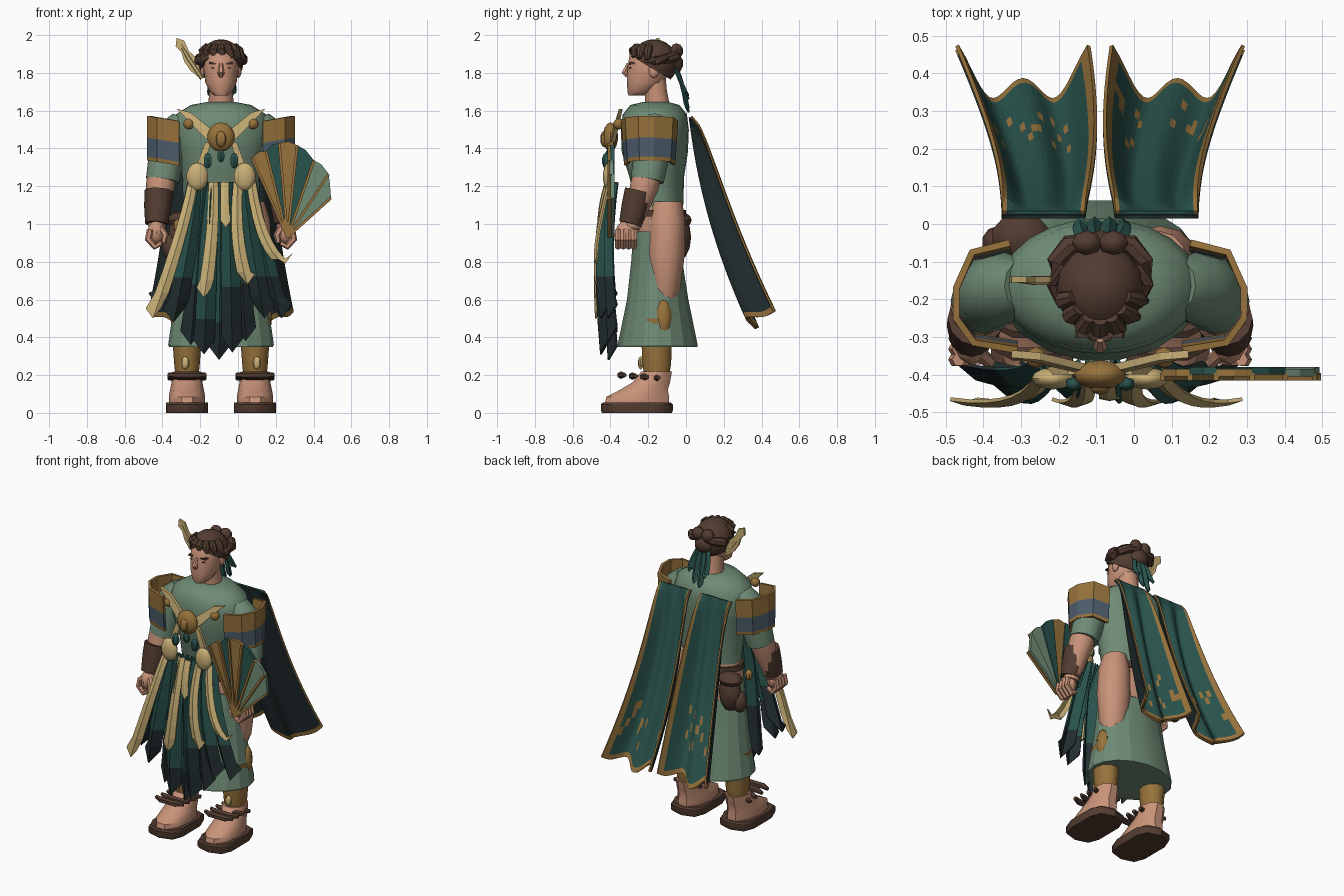
import bpy, bmesh, math, random
from mathutils import Vector

random.seed(4)
if "Cube" in bpy.data.objects:
    bpy.data.objects.remove(bpy.data.objects["Cube"])

CX = -0.09  # middle of the figure


def material(name, *rgb):
    m = bpy.data.materials.new(name)
    m.use_nodes = True
    m.diffuse_color = (*rgb, 1)
    m.node_tree.nodes["Principled BSDF"].inputs["Base Color"].default_value = (*rgb, 1)
    return m


GREEN = material("sage_green", .16, .26, .18)
SKIN = material("skin", .58, .29, .19)
BROWN = material("dark_brown", .085, .045, .03)
TEAL = material("deep_teal", .022, .085, .072)
DARK = material("charcoal", .017, .028, .03)
GOLD = material("old_gold", .31, .17, .045)
BEIGE = material("pale_beige", .58, .43, .18)
BLUE = material("slate_blue", .075, .11, .15)


def finish(name, bm, *mats, thick=0, angle=None):
    bmesh.ops.recalc_face_normals(bm, faces=bm.faces)
    me = bpy.data.meshes.new(name)
    bm.to_mesh(me)
    bm.free()
    for m in mats:
        me.materials.append(m)
    ob = bpy.data.objects.new(name, me)
    bpy.context.collection.objects.link(ob)
    if thick:
        mod = ob.modifiers.new("thickness", "SOLIDIFY")
        mod.thickness, mod.offset = thick, 0
    if angle:
        bpy.ops.object.select_all(action="DESELECT")
        ob.select_set(True)
        bpy.context.view_layer.objects.active = ob
        bpy.ops.object.shade_smooth_by_angle(angle=math.radians(angle))
    return ob


def skin_rings(name, rings, mat, angle=40):
    bm = bmesh.new()
    rows = [[bm.verts.new(p) for p in r] for r in rings]
    n = len(rows[0])
    for a, b in zip(rows, rows[1:]):
        for i in range(n):
            bm.faces.new((a[i], a[(i + 1) % n], b[(i + 1) % n], b[i]))
    bm.faces.new(rows[0])
    bm.faces.new(rows[-1])
    return finish(name, bm, mat, angle=angle)


def circle(n):
    return [(math.cos(math.tau * i / n), math.sin(math.tau * i / n)) for i in range(n)]


def loft(name, mat, levels, n=16, x=CX, angle=40):
    """Stack of level ellipses given as z, y, x radius, y radius."""
    return skin_rings(name, [[(x + c * rx, y + s * ry, z) for c, s in circle(n)]
                             for z, y, rx, ry in levels], mat, angle)


def tube(name, mat, pts, n=8, angle=40):
    """Round limb along points given as x, y, z, radius."""
    rings = []
    for i, p in enumerate(pts):
        d = Vector(pts[min(i + 1, len(pts) - 1)][:3]) - Vector(pts[max(i - 1, 0)][:3])
        side = d.cross(Vector((0, 1, .01))).normalized()
        up = side.cross(d).normalized()
        rings.append([Vector(p[:3]) + p[3] * (c * side + s * up) for c, s in circle(n)])
    return skin_rings(name, rings, mat, angle)


def ball(name, mat, loc, size, n=10, angle=40):
    bm = bmesh.new()
    bmesh.ops.create_uvsphere(bm, u_segments=n, v_segments=max(5, n // 2 + 1), radius=1)
    bmesh.ops.scale(bm, vec=size, verts=bm.verts)
    bmesh.ops.translate(bm, vec=loc, verts=bm.verts)
    return finish(name, bm, mat, angle=angle)


def plate(name, mat, pts, y, depth):
    """Flat outline of x, z points pushed back in depth."""
    return skin_rings(name, [[(x, y + d, z) for x, z in pts] for d in (0, depth)], mat, None)


def ribbon(name, mat, pts, w0, w1, fold=.02, dark_below=-1):
    """Folded cloth strip with a pointed end, darker below a height."""
    bm = bmesh.new()
    rows, k = [], 7
    a, b, c = map(Vector, pts)
    for i in range(k + 1):
        t = i / k
        p = a * (1 - t) ** 2 + (2 * b - (a + c) / 2) * 2 * t * (1 - t) + c * t * t
        w = w0 + (w1 - w0) * t
        rows.append([bm.verts.new(p + Vector((u * w / 2, -fold * (1 - abs(u)), abs(u) * w * .7 * (i == k))))
                     for u in (-1, 0, 1)])
    for r, q in zip(rows, rows[1:]):
        for j in (0, 1):
            f = bm.faces.new((r[j], r[j + 1], q[j + 1], q[j]))
            f.material_index = int(f.calc_center_median().z < dark_below)
    return finish(name, bm, mat, DARK, thick=.01)


def cape_point(u, v):
    """Raised side edges and one raised middle fold; gives side distance, y, z."""
    edge, wave = abs(2 * u - 1) ** 3, (1 + math.cos(4 * math.pi * u)) / 2
    inner, outer = .04 - .1 * v + .09 * v * v, .26 + .12 * v ** 1.8
    lift = v ** .6 * (1 - .3 * v) * (.09 * wave + .13 * edge)
    return (inner + u * (outer - inner), .03 + .1 * v + .19 * v * v + lift,
            1.57 - v * (1.07 - .09 * edge + .05 * wave))


# Robe and hips
loft("tunic", GREEN, [(1.09, -.14, .2, .125), (1.25, -.155, .205, .145), (1.38, -.165, .235, .175),
                      (1.5, -.165, .265, .18), (1.58, -.165, .24, .17), (1.63, -.165, .16, .13),
                      (1.645, -.16, .08, .07)], 24, angle=50)
loft("hips", SKIN, [(.85, -.14, .2, .12), (1.0, -.14, .215, .135), (1.12, -.14, .19, .12)])
loft("skirt", GREEN, [(.35, -.15, .275, .215), (.36, -.15, .28, .215), (.6, -.15, .245, .165),
                      (.82, -.155, .22, .135), (.96, -.16, .205, .125)], 18, angle=15)
loft("bare_thigh", SKIN, [(.56, -.11, .05, .04), (.66, -.11, .09, .08), (.85, -.105, .107, .1),
                          (1.02, -.1, .1, .095), (1.12, -.1, .07, .08)], 12, x=.07)
ball("knee_wrap", GOLD, (.145, -.12, .5), (.036, .045, .1))
loft("belt", BROWN, [(1.04, -.14, .218, .142), (1.075, -.14, .215, .14)])
ball("belt_charm", GOLD, (-.32, -.2, .99), (.025, .025, .035), 8)
ball("pouch", BROWN, (-.3, -.035, .93), (.075, .062, .12))
ball("small_pouch", BROWN, (-.36, -.05, .88), (.045, .045, .07))
ball("pouch_flap", BROWN, (-.3, -.035, 1.02), (.08, .065, .045))

# Legs, arms and shoulder guards on both sides
for s, tag in ((1, "left"), (-1, "right")):
    def X(d):
        return CX + s * d
    loft(tag + "_shin", GOLD, [(.2, -.155, .062, .07), (.26, -.155, .068, .08), (.5, -.155, .085, .09)], 10, X(.18))
    ball(tag + "_shin_gem", BEIGE, (X(.19), -.24, .265), (.022, .015, .035), 8)
    loft(tag + "_foot", SKIN, [(.05, -.26, .095, .178), (.085, -.255, .096, .175), (.12, -.225, .09, .135),
                               (.16, -.185, .082, .105), (.22, -.155, .072, .085)], 10, X(.18))
    sole = loft(tag + "_sandal", BROWN, [(0, -.26, .105, .185), (.012, -.26, .11, .19), (.045, -.26, .11, .19),
                                         (.055, -.26, .1, .18)], 12, X(.18))
    for v in sole.data.vertices:
        v.co.x = X(.18) + max(-.11, min(.11, (v.co.x - X(.18)) * 1.6))
    for i in range(4):
        y, z = -.345 + i * .06, .2 - .005 * i
        tube(tag + "_ankle_strand", BROWN, [(X(.08), y + .02, z, .012), (X(.13), y, z, .02), (X(.23), y, z, .02),
                                            (X(.28), y + .02, z, .012)], 6)

    tube(tag + "_sleeve", GREEN, [(X(.2), -.165, 1.54, .07), (X(.25), -.17, 1.48, .095), (X(.285), -.18, 1.38, .097),
                                  (X(.31), -.205, 1.23, .088)], 12)
    tube(tag + "_forearm", SKIN, [(X(.31), -.2, 1.29, .075), (X(.322), -.22, 1.2, .076), (X(.34), -.29, .98, .045)], 12)
    tube(tag + "_bracer", BROWN, [(X(.33), -.25, 1.175, .075), (X(.335), -.27, 1.09, .072),
                                  (X(.342), -.295, 1.0, .06)], 12)
    ball(tag + "_palm", SKIN, (X(.342), -.315, .955), (.05, .058, .065))
    for i in range(4):
        y = -.36 + i * .028
        tube(tag + "_finger", SKIN, [(X(.375), y, .97, .018), (X(.385), y, .92, .019), (X(.35), y, .88, .017),
                                     (X(.315), y, .9, .014)], 6)
    tube(tag + "_thumb", SKIN, [(X(.32), -.34, .98, .018), (X(.295), -.365, .94, .018), (X(.305), -.365, .9, .013)], 6)

    bm = bmesh.new()
    arc = [(.22, -.335), (.335, -.315), (.382, -.25), (.382, -.17), (.34, -.075), (.24, -.05)]
    rows = [[bm.verts.new((X(d), y + k * (y + .19), z + (d - .22) * .17)) for d, y in arc]
            for z, k in ((1.31, -.12), (1.33, -.1), (1.43, -.05), (1.545, 0))]
    for k, (a, b) in enumerate(zip(rows, rows[1:])):
        for i in range(len(arc) - 1):
            bm.faces.new((a[i], a[i + 1], b[i + 1], b[i])).material_index = int(k == 1)
    finish(tag + "_shoulder_guard", bm, GOLD, BLUE, thick=.018)

    # Cape half with gold border and worn gold flecks, over a dark lining
    us = [0, .05] + [.05 + .9 * i / 24 for i in range(1, 24)] + [.95, 1]
    vs = [i / 22 for i in range(22)] + [.975, 1]
    for part, lower, shift in (("_cape", TEAL, 0), ("_cape_lining", DARK, -.011)):
        bm = bmesh.new()
        rows = []
        for v in vs:
            spots = [cape_point(u, v) for u in us]
            rows.append([bm.verts.new((X(d), y + shift, z + shift / 2)) for d, y, z in spots])
        for j, (a, b) in enumerate(zip(rows, rows[1:])):
            for i in range(len(us) - 1):
                edge = j > len(vs) - 3 or shift == 0 and i in (0, len(us) - 2)
                fleck = shift == 0 and .62 < vs[j] < .87 and random.random() < .1
                bm.faces.new((a[i], a[i + 1], b[i + 1], b[i])).material_index = int(edge or fleck)
        finish(tag + part, bm, lower, GOLD, thick=.01)

    # Chest straps, discs and beads
    tilted = plate(tag + "_chest_strap", BEIGE, [(X(.235), 1.61), (X(.16), 1.59), (X(.0), 1.46), (X(.04), 1.41)],
                   -.4, .02)
    for v in tilted.data.vertices:
        v.co.y += max(0, v.co.z - 1.46) * .3
    ball(tag + "_strap_stud", GOLD, (X(.17), -.355, 1.53), (.03, .03, .03), 8)
    plate(tag + "_disc_strap", BEIGE, [(X(.05), 1.44), (X(.085), 1.43), (X(.14), 1.28), (X(.1), 1.28)], -.4, .02)
    ball(tag + "_disc", BEIGE, (X(.125), -.41, 1.25), (.058, .03, .075), 12)
    ball(tag + "_bead", TEAL, (X(.07), -.425, 1.335), (.025, .02, .042), 6)

# Chest medallion
ball("medallion", GOLD, (CX, -.4, 1.46), (.072, .04, .078), 12)
ball("medallion_boss", GOLD, (CX, -.43, 1.45), (.03, .025, .045), 8)
ball("medallion_drop", TEAL, (CX, -.41, 1.36), (.022, .02, .035), 6)

# Hanging sashes spread from the waist
for i, (x0, x1, z1) in enumerate([(-.23, -.42, .56), (-.21, -.34, .48), (-.18, -.25, .36), (-.14, -.18, .31),
                                  (-.09, -.1, .28), (-.05, -.03, .32), (-.01, .04, .38), (.03, .14, .5),
                                  (.06, .23, .5)]):
    y = -.365 - .04 * (i % 2)
    ribbon("sash", TEAL, [(x0, -.36, 1.22), ((x0 * 3 + x1 * 2) / 5, y - .02, .88), (x1, y, z1)], .07, .105, .045,
           z1 + .27)
for x0, x1, x2, z in ((-.24, -.31, -.45, .5), (-.13, -.14, -.18, .61), (.0, .0, .05, .68), (.07, .14, .25, .79)):
    ribbon("pale_sash", BEIGE, [(x0, -.4, 1.22), (x1, -.462, .93), (x2, -.465, z)], .045, .075, .012)
ribbon("centre_tie", BEIGE, [(-.07, -.42, 1.22), (-.07, -.45, 1.1), (-.065, -.46, .98)], .04, .05, .005)

# Open fan held in the left hand, ribs on the front only
hub = Vector((.262, .93))
tips = [hub + r * Vector((math.cos(math.radians(a)), math.sin(math.radians(a))))
        for a, r in ((114, .46), (104, .47), (95, .5), (84, .49), (71, .43), (57, .4), (42, .31))]
for i, m in enumerate((GOLD, TEAL, GOLD, TEAL, GREEN, GREEN)):
    plate("fan_panel", m, [hub, tips[i], (tips[i] + tips[i + 1]) / 2 + Vector((0, .015)), tips[i + 1]],
          -.405 + .006 * (i % 2), .02)
for t in tips:
    side = (t - hub).orthogonal().normalized() * .007
    plate("fan_rib", GOLD, [hub - side, t - side, t + side, hub + side], -.415, .02)

# Head and face
tube("neck", SKIN, [(CX, -.15, 1.61, .07), (CX, -.16, 1.7, .062), (CX, -.17, 1.78, .065)], 10)
loft("head", SKIN, [(1.68, -.26, .035, .045), (1.7, -.245, .06, .067), (1.75, -.215, .083, .1), (1.82, -.195, .092, .118),
                    (1.89, -.185, .092, .118), (1.93, -.18, .07, .09)], 14, angle=50)
tube("nose", SKIN, [(CX, -.305, 1.85, .01), (CX, -.325, 1.8, .018), (CX, -.31, 1.785, .014)], 6)
plate("mouth", BROWN, [(CX - .025, 1.74), (CX, 1.748), (CX + .025, 1.74), (CX, 1.734)], -.311, .009)
for s in (-1, 1):
    plate("eyebrow", BROWN, [(CX + s * x, z) for x, z in ((.012, 1.842), (.065, 1.848), (.06, 1.858), (.015, 1.85))],
          -.303, .04)
    plate("eye", BROWN, [(CX + s * x, z) for x, z in ((.022, 1.826), (.038, 1.832), (.055, 1.826), (.038, 1.821))],
          -.3, .03)
    ball("ear", SKIN, (CX + s * .093, -.17, 1.81), (.015, .028, .038), 8)

# Hair cap, fringe locks, side braids, bun and ribbons
bm = bmesh.new()
bmesh.ops.create_uvsphere(bm, u_segments=16, v_segments=12, radius=1)
bmesh.ops.scale(bm, vec=(.118, .125, .125), verts=bm.verts)
bmesh.ops.translate(bm, vec=(CX, -.17, 1.853), verts=bm.verts)
bmesh.ops.bisect_plane(bm, geom=bm.verts[:] + bm.edges[:] + bm.faces[:], plane_co=(CX, -.29, 1.89),
                       plane_no=(0, .6, 1), clear_inner=True)
bmesh.ops.holes_fill(bm, edges=bm.edges)
finish("hair", bm, BROWN, angle=40)
for i in range(7):
    a = math.pi * (i + .5) / 7
    c, f = math.cos(a), math.sin(a)
    tube("fringe_lock", BROWN, [(CX + .07 * c, -.175 - .08 * f, 1.945, .018), (CX + .098 * c, -.18 - .1 * f, 1.915, .026),
                                (CX + .11 * c + .015, -.18 - .108 * f, 1.865 + .02 * f, .01)], 8)
for s in (-1, 1):
    tube("side_braid", BROWN, [(CX + s * d, y, z, r) for d, y, z, r in (
        (.1, -.22, 1.86, .012), (.117, -.16, 1.865, .025), (.115, -.1, 1.875, .028), (.08, -.055, 1.885, .028),
        (.03, -.045, 1.89, .02))], 8)
    ball("bun_lobe", BROWN, (CX + s * .035, -.05, 1.915), (.042, .035, .042), 8)
ball("bun", BROWN, (CX, -.055, 1.85), (.065, .04, .055), 8)
for x, z in ((-.05, 1.66), (-.015, 1.59), (.025, 1.61), (.06, 1.68)):
    ribbon("hair_ribbon", TEAL, [(CX + x * .5, -.065, 1.83), (CX + x, -.03, 1.74), (CX + x, .0, z)], .03, .035, -.015)

# Feather behind the ear
plate("feather", BEIGE, [(-.2, 1.77), (-.25, 1.81), (-.285, 1.86), (-.3, 1.91), (-.33, 1.94), (-.325, 1.985),
                         (-.285, 1.97), (-.26, 1.915), (-.225, 1.885), (-.19, 1.81)], -.155, .015)
tube("feather_quill", BEIGE, [(-.19, -.15, 1.77, .012), (-.26, -.15, 1.875, .014), (-.31, -.15, 1.96, .006)], 6)
